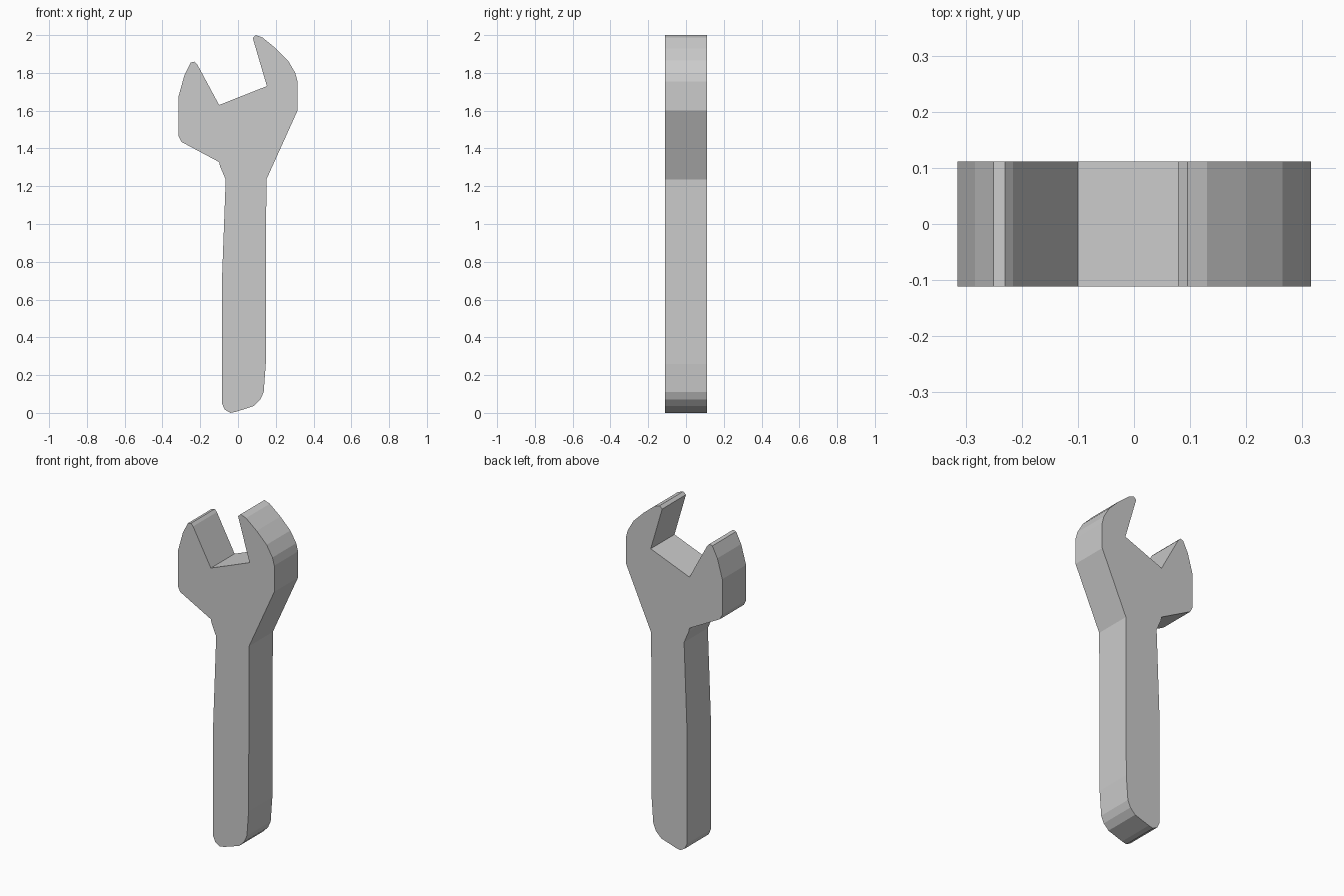
import bpy
import bmesh

if "Cube" in bpy.data.objects:
    bpy.data.objects.remove(bpy.data.objects["Cube"])

HALF_THICKNESS = 0.111

# Outline (x, z), counter-clockwise as seen from the front
handle_right = [(-0.085, 0.05), (-0.07, 0.017), (-0.04, 0.0), (-0.01, 0.006),
                (0.085, 0.037), (0.118, 0.07), (0.136, 0.11), (0.147, 0.26),
                (0.15, 1.235)]
right_jaw = [(0.315, 1.60), (0.315, 1.755), (0.303, 1.80), (0.265, 1.865),
             (0.20, 1.93), (0.13, 1.987), (0.095, 2.0), (0.078, 1.985)]
mouth = [(0.153, 1.73), (-0.10, 1.63)]
left_jaw = [(-0.216, 1.845), (-0.23, 1.86), (-0.25, 1.855), (-0.283, 1.79),
            (-0.315, 1.675), (-0.315, 1.465), (-0.30, 1.435)]
handle_left = [(-0.10, 1.328), (-0.095, 1.305), (-0.065, 1.235), (-0.085, 0.70)]
outline = handle_right + right_jaw + mouth + left_jaw + handle_left

# Extrude the outline to a flat slab
bm = bmesh.new()
face = bm.faces.new([bm.verts.new((x, -HALF_THICKNESS, z)) for x, z in outline])
result = bmesh.ops.extrude_face_region(bm, geom=[face], use_keep_orig=True)
back = [g for g in result["geom"] if isinstance(g, bmesh.types.BMVert)]
bmesh.ops.translate(bm, verts=back, vec=(0, 2 * HALF_THICKNESS, 0))
bmesh.ops.recalc_face_normals(bm, faces=bm.faces)

# Cut the concave front and back into clean triangles
caps = [f for f in bm.faces if len(f.verts) > 4]
bmesh.ops.triangulate(bm, faces=caps)

mesh = bpy.data.meshes.new("wrench")
bm.to_mesh(mesh)
bm.free()
wrench = bpy.data.objects.new("wrench", mesh)
bpy.context.collection.objects.link(wrench)
